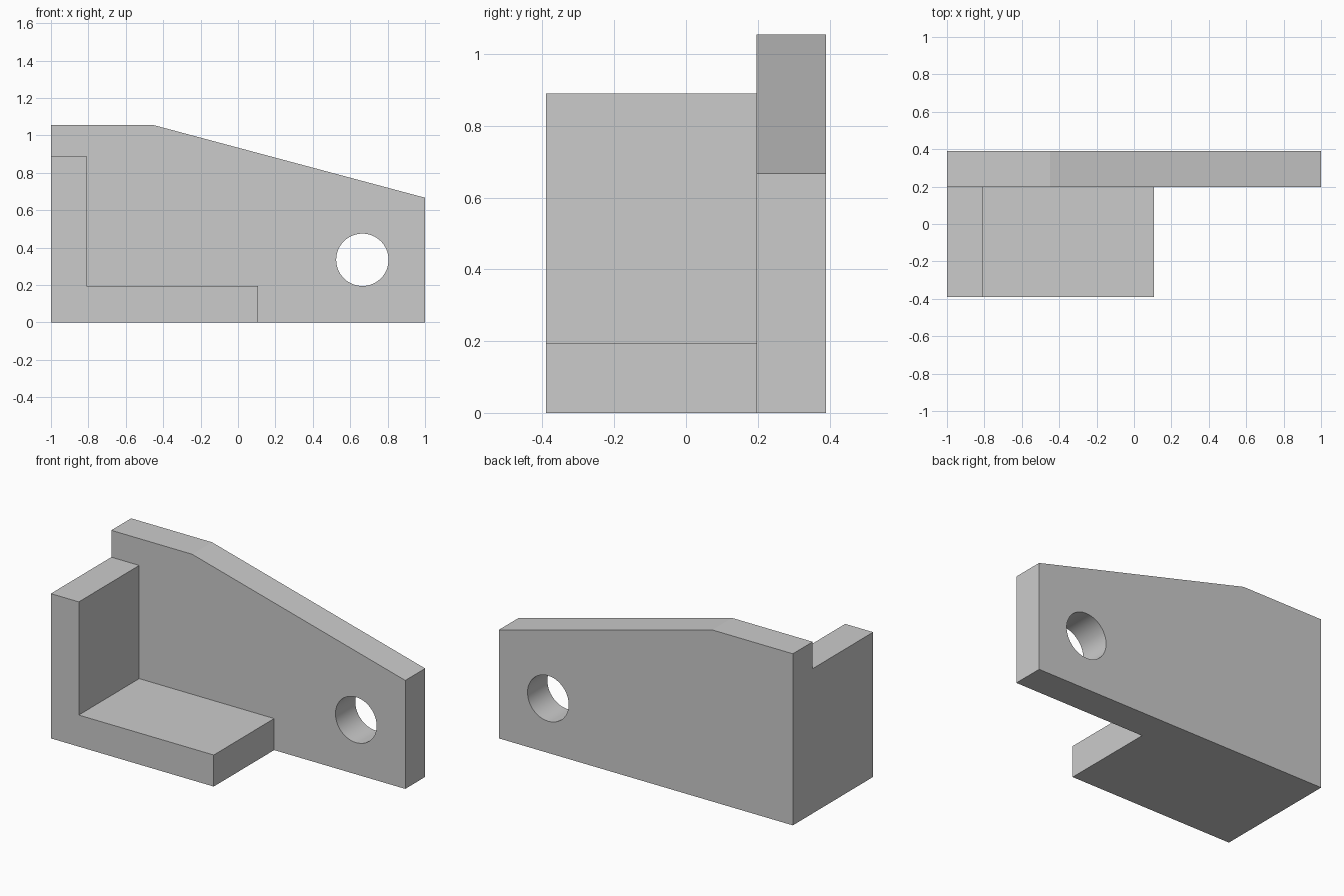
import bpy
import bmesh
import math

old = bpy.data.objects.get("Cube")
if old:
    bpy.data.objects.remove(old, do_unlink=True)

FRONT, BACK = -0.39, 0.39
PLATE_FRONT = 0.197

grey = bpy.data.materials.new("light_grey")
grey.use_nodes = True
colour = (0.6, 0.6, 0.6, 1.0)
grey.diffuse_color = colour
grey.node_tree.nodes["Principled BSDF"].inputs["Base Color"].default_value = colour


def extrude_profile(name, points, y0, y1):
    """Solid made from an (x, z) outline swept along y."""
    bm = bmesh.new()
    face = bm.faces.new([bm.verts.new((x, y0, z)) for x, z in points])
    swept = bmesh.ops.extrude_face_region(bm, geom=[face])["geom"]
    verts = [v for v in swept if isinstance(v, bmesh.types.BMVert)]
    bmesh.ops.translate(bm, verts=verts, vec=(0, y1 - y0, 0))
    bmesh.ops.recalc_face_normals(bm, faces=bm.faces)
    mesh = bpy.data.meshes.new(name)
    bm.to_mesh(mesh)
    bm.free()
    mesh.materials.append(grey)
    obj = bpy.data.objects.new(name, mesh)
    bpy.context.collection.objects.link(obj)
    return obj


def combine(target, other, operation):
    """Apply an exact boolean, then remove the helper."""
    mod = target.modifiers.new(operation.lower(), "BOOLEAN")
    mod.operation, mod.solver, mod.object = operation, "EXACT", other
    bpy.context.view_layer.objects.active = target
    bpy.ops.object.modifier_apply(modifier=mod.name)
    bpy.data.objects.remove(other, do_unlink=True)


# Back plate with sloping top edge
bracket = extrude_profile("bracket", [
    (-1, 0), (1, 0), (1, 0.667), (-0.45, 1.055), (-1, 1.055)], PLATE_FRONT, BACK)

# L-shaped flange in front: upright wall and floor
flange = extrude_profile("flange", [
    (-1, 0), (0.108, 0), (0.108, 0.194), (-0.81, 0.194),
    (-0.81, 0.89), (-1, 0.89)], FRONT, PLATE_FRONT)
combine(bracket, flange, "UNION")

# Round through hole
steps = 64
circle = [(0.665 + 0.14 * math.cos(math.tau * i / steps),
           0.335 + 0.14 * math.sin(math.tau * i / steps)) for i in range(steps)]
cutter = extrude_profile("hole_cutter", circle, 0, 1)
cutter.hide_render = True
combine(bracket, cutter, "DIFFERENCE")

# Smooth bore, sharp edges
bpy.ops.object.select_all(action="DESELECT")
bracket.select_set(True)
bpy.context.view_layer.objects.active = bracket
bpy.ops.object.shade_smooth_by_angle(angle=math.radians(12))
